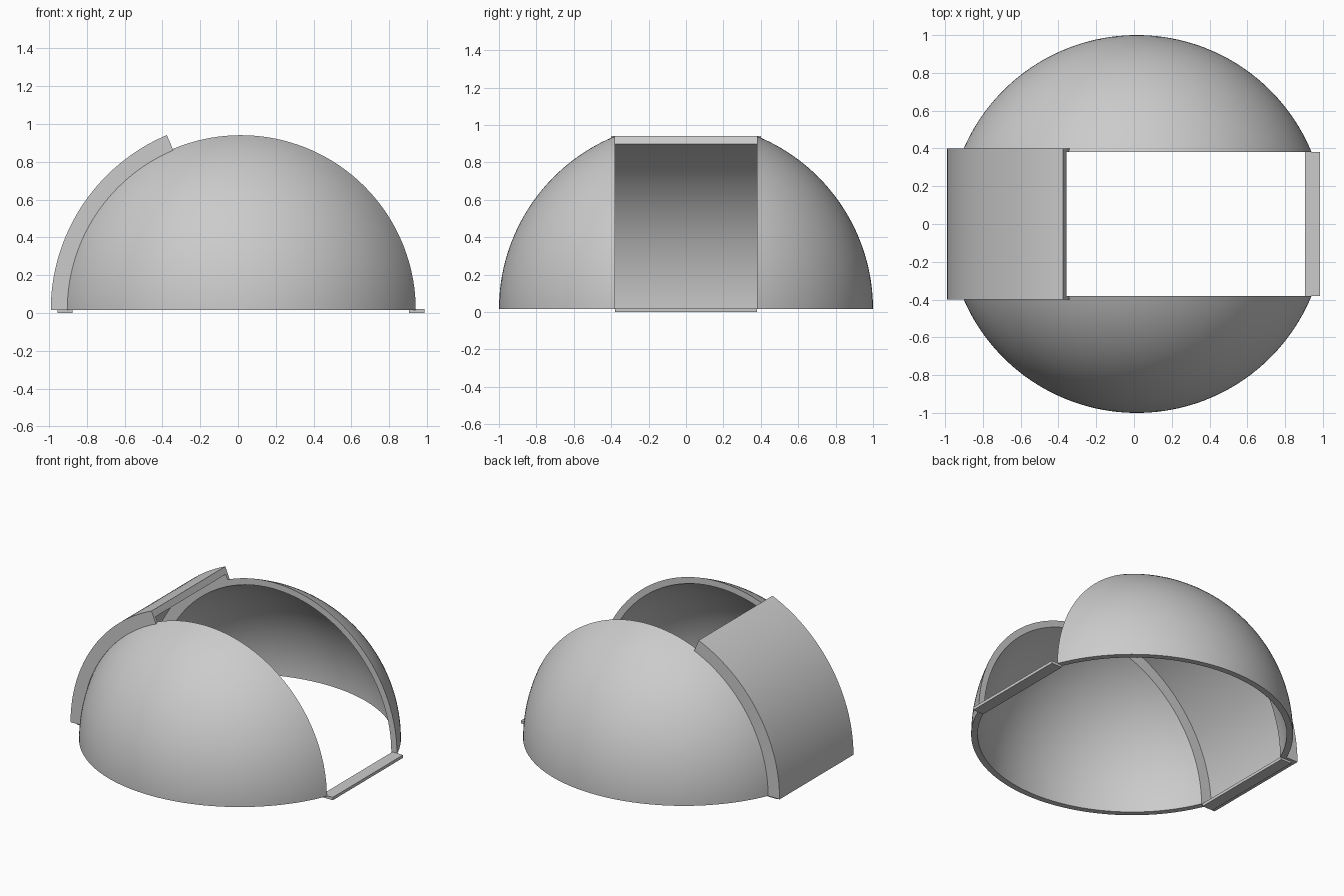
import bpy, bmesh
from math import sin, cos, pi, radians, asin

if "Cube" in bpy.data.objects:
    bpy.data.objects.remove(bpy.data.objects["Cube"])

CENTRE = (0.015, 0, 0.015)
SLOT = 0.38          # half width of the opening
R_OUT, R_IN = 1.0, 0.96


def finish(bm, name, location):
    bmesh.ops.recalc_face_normals(bm, faces=bm.faces)
    mesh = bpy.data.meshes.new(name)
    bm.to_mesh(mesh)
    bm.free()
    ob = bpy.data.objects.new(name, mesh)
    ob.location = location
    bpy.context.collection.objects.link(ob)
    return ob


def sweep(name, profile, start, end, steps):
    """Turn a closed (y, radius) profile about the y axis and cap both ends."""
    bm = bmesh.new()
    rings = []
    for i in range(steps + 1):
        a = radians(start + (end - start) * i / steps)
        rings.append([bm.verts.new((r * cos(a), y, r * sin(a))) for y, r in profile])
    n = len(profile)
    for a, b in zip(rings, rings[1:]):
        for j in range(n):
            k = (j + 1) % n
            bm.faces.new((a[j], a[k], b[k], b[j]))
    bm.faces.new(rings[0])
    bm.faces.new(rings[-1])
    bmesh.ops.remove_doubles(bm, verts=bm.verts, dist=1e-5)
    ob = finish(bm, name, CENTRE)
    bpy.ops.object.select_all(action='DESELECT')
    ob.select_set(True)
    bpy.context.view_layer.objects.active = ob
    bpy.ops.object.shade_smooth_by_angle(angle=radians(30))
    return ob


def arc(radius, steps=32):
    """Points from the slot edge to the pole on the y axis."""
    a0 = asin(SLOT / radius)
    angles = [a0 + (pi / 2 - a0) * i / steps for i in range(steps)]
    return [(radius * sin(a), radius * cos(a)) for a in angles] + [(radius, 0.0)]


# Two halves of the dome shell, either side of the slot
dome = sweep("dome_shell", arc(R_OUT) + arc(R_IN)[::-1], 0, 180, 96)
mirror = dome.modifiers.new("other_half", 'MIRROR')
mirror.use_axis = (False, True, False)
mirror.use_mirror_merge = False

# Curved shutter: a plate with side flanges resting on the dome
lip, top, under, foot = 0.40, 1.005, 0.96, 0.918
sweep("shutter", [(-lip, foot), (-lip, top), (lip, top), (lip, foot),
                  (SLOT, foot), (SLOT, under), (-SLOT, under), (-SLOT, foot)],
      112.9, 180, 40)

# Sill bars across both ends of the slot
for side, name in ((1, "sill_right"), (-1, "sill_left")):
    bm = bmesh.new()
    bmesh.ops.create_cube(bm, size=1)
    bmesh.ops.scale(bm, vec=(0.08, 2 * SLOT, 0.02), verts=bm.verts)
    finish(bm, name, (CENTRE[0] + side * 0.93, 0, 0.01))
